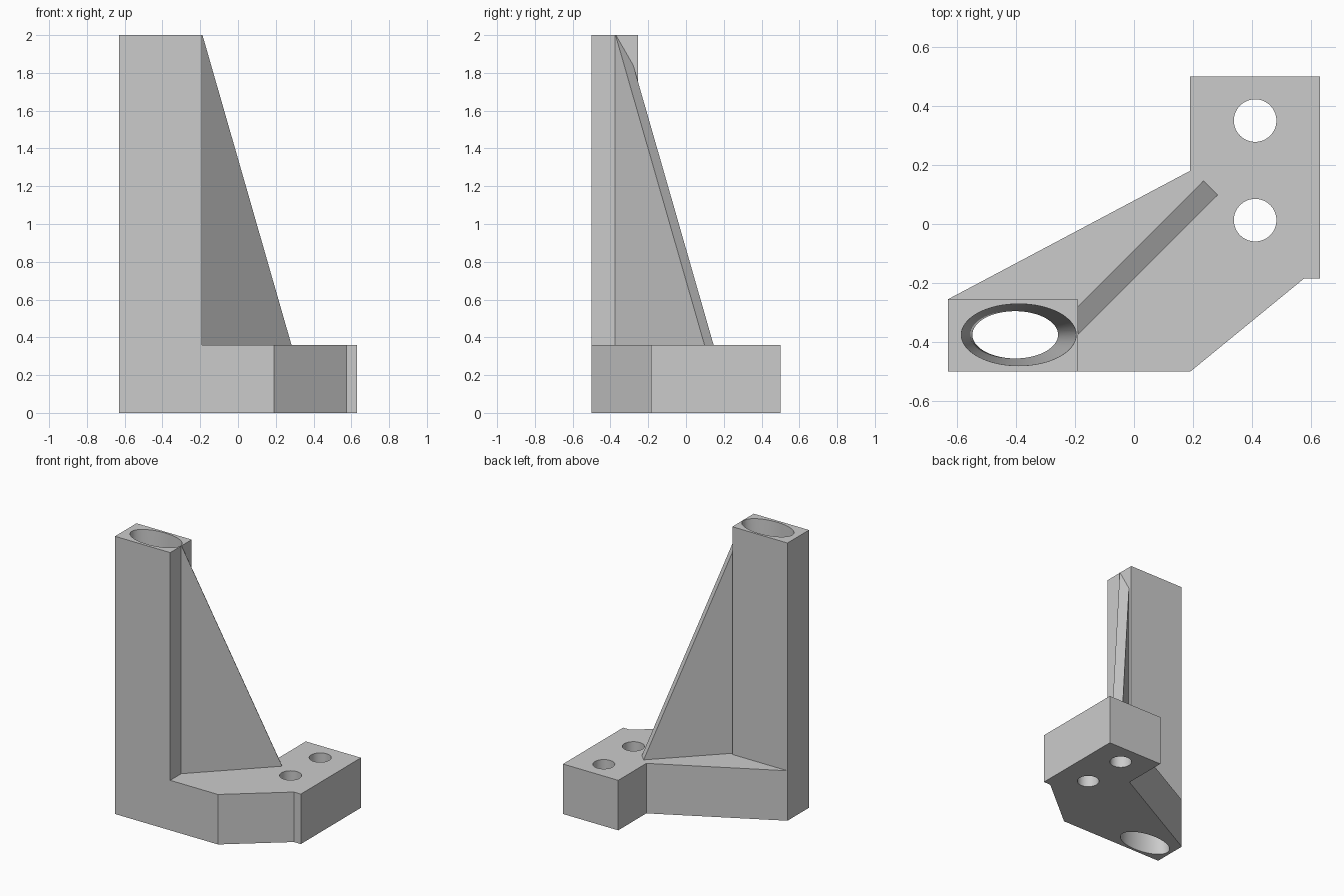
import bpy, bmesh, math
from mathutils import Vector

old = bpy.data.objects.get("Cube")
if old:
    bpy.data.objects.remove(old, do_unlink=True)

# Single plain grey
grey = bpy.data.materials.new("plain_grey")
grey.use_nodes = True
colour = (0.6, 0.6, 0.6, 1)
grey.diffuse_color = colour
grey.node_tree.nodes["Principled BSDF"].inputs["Base Color"].default_value = colour

BASE_TOP, TOP = 0.36, 2.0


def loft(name, rings):
    """Closed solid skinned through rings of equal point count."""
    bm = bmesh.new()
    loops = [[bm.verts.new(p) for p in ring] for ring in rings]
    for low, high in zip(loops, loops[1:]):
        for i in range(len(low)):
            j = (i + 1) % len(low)
            bm.faces.new((low[i], low[j], high[j], high[i]))
    bm.faces.new(loops[0][::-1])
    bm.faces.new(loops[-1])
    bmesh.ops.recalc_face_normals(bm, faces=bm.faces)
    mesh = bpy.data.meshes.new(name)
    bm.to_mesh(mesh)
    bm.free()
    mesh.materials.append(grey)
    obj = bpy.data.objects.new(name, mesh)
    bpy.context.collection.objects.link(obj)
    return obj


def prism(name, outline, z0, z1):
    return loft(name, [[(x, y, z) for x, y in outline] for z in (z0, z1)])


def ellipse(cx, cy, rx, ry, z, n=64):
    angles = [math.tau * i / n for i in range(n)]
    return [(cx + rx * math.cos(a), cy + ry * math.sin(a), z) for a in angles]


def combine(target, tool, operation):
    mod = target.modifiers.new(tool.name, "BOOLEAN")
    mod.object, mod.operation, mod.solver = tool, operation, "EXACT"
    bpy.context.view_layer.objects.active = target
    bpy.ops.object.modifier_apply(modifier=mod.name)
    bpy.data.objects.remove(tool, do_unlink=True)


# Foot plate with angled sides
bracket = prism("bracket", [
    (-0.63, -0.5), (0.19, -0.5), (0.575, -0.185), (0.63, -0.185),
    (0.63, 0.5), (0.19, 0.5), (0.19, 0.18), (-0.63, -0.255)], 0, BASE_TOP)

# Upright post
post = prism("post", [(-0.63, -0.5), (-0.19, -0.5),
                      (-0.19, -0.255), (-0.63, -0.255)], 0, TOP)

# Diagonal rib: triangular side profile swept across its thickness
near, far = Vector((-0.188, -0.373, 0)), Vector((0.283, 0.098, 0))
across = Vector((-0.048, 0.048, 0))
inside = near - Vector((0.06, 0.06, 0))
profile = [inside + Vector((0, 0, 0.2)), far + Vector((0, 0, 0.2)),
           far + Vector((0, 0, BASE_TOP)), near + Vector((0, 0, TOP)),
           inside + Vector((0, 0, TOP))]
rib = loft("rib", [profile, [p + across for p in profile]])

combine(bracket, post, "UNION")
combine(bracket, rib, "UNION")

# Oval bore, narrowing to a waist halfway up
bore = loft("bore", [ellipse(-0.41, -0.375, 0.196, 0.106, -0.01),
                     ellipse(-0.402, -0.375, 0.145, 0.08, TOP / 2),
                     ellipse(-0.39, -0.375, 0.195, 0.105, TOP + 0.01)])
combine(bracket, bore, "DIFFERENCE")

# Two bolt holes through the foot
for y in (0.013, 0.35):
    hole = loft("bolt_hole", [ellipse(0.41, y, 0.072, 0.072, z)
                              for z in (-0.1, BASE_TOP + 0.1)])
    combine(bracket, hole, "DIFFERENCE")

bpy.ops.object.select_all(action="DESELECT")
bracket.select_set(True)
bpy.context.view_layer.objects.active = bracket
bpy.ops.object.shade_smooth_by_angle(angle=math.radians(25))
